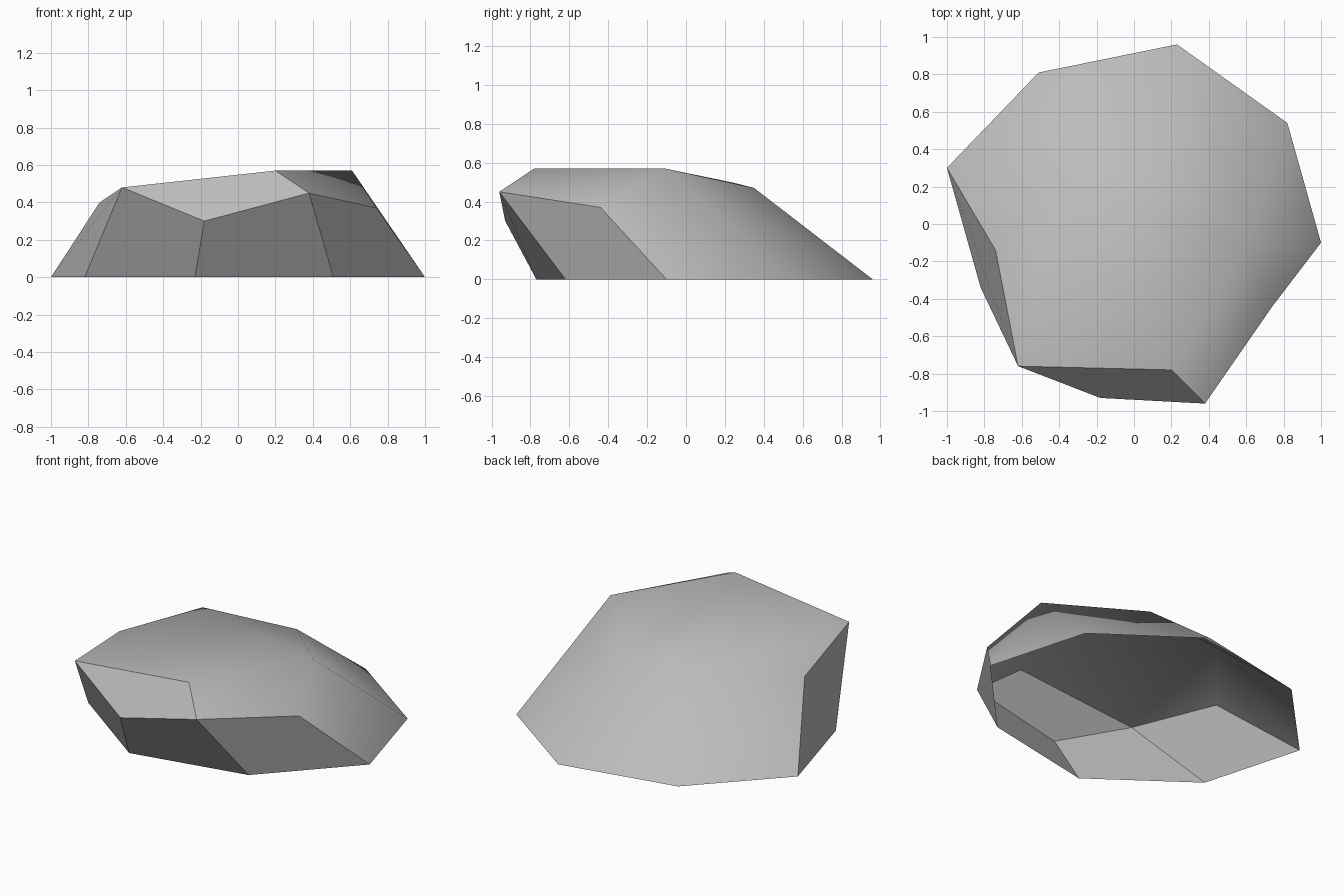
import bpy
import bmesh
from mathutils import Vector

default_cube = bpy.data.objects.get("Cube")
if default_cube:
    bpy.data.objects.remove(default_cube, do_unlink=True)

# Stone material
stone = bpy.data.materials.new("grey_stone")
stone.use_nodes = True
colour = (0.5, 0.5, 0.5, 1)
stone.diffuse_color = colour
stone.node_tree.nodes["Principled BSDF"].inputs["Base Color"].default_value = colour

# Corners of the boulder, each named by one letter
ground_ring = dict(
    A=(-1, .3), B=(-.82, -.34), C=(-.23, -.77), D=(.51, -.62),
    E=(1, -.1), F=(.82, .54), G=(.23, .96), H=(-.51, .81))
corners = {name: (x, y, 0) for name, (x, y) in ground_ring.items()}
# Shoulder corners, above the broken front
corners.update(
    P=(-.62, -.76, .48), Q=(-.18, -.93, .3), R=(.38, -.96, .45),
    S=(.2, -.78, .57), T=(.74, -.44, .37), U=(-.74, -.14, .4))
# Crown corners, on the worn top
corners.update(V=(.61, -.11, .57), W=(.17, .35, .47), X=(-.41, .23, .5))

# Flat chipped facets at the front, and the rounded worn skin over the top and back
chipped_facets = "ABPU BCQP CDRQ DETR PQRS".split()
worn_skin = "AXU AHX HGWX GFVW FEV ETV RTV RVS PXU PSX SVX VWX".split()

bm = bmesh.new()
verts = {name: bm.verts.new(co) for name, co in corners.items()}
middle = Vector((0, 0, .2))
for group, rounded in ((chipped_facets, False), (worn_skin, True)):
    for outline in group:
        face = bm.faces.new([verts[name] for name in outline])
        face.smooth = rounded
        face.normal_update()
        # Every facet looks outward
        if face.normal.dot(face.calc_center_median() - middle) < 0:
            face.normal_flip()

# Crisp edges wherever a chipped facet ends
for edge in bm.edges:
    edge.smooth = all(face.smooth for face in edge.link_faces)

mesh = bpy.data.meshes.new("boulder")
bm.to_mesh(mesh)
bm.free()
mesh.materials.append(stone)
boulder = bpy.data.objects.new("boulder", mesh)
bpy.context.scene.collection.objects.link(boulder)
